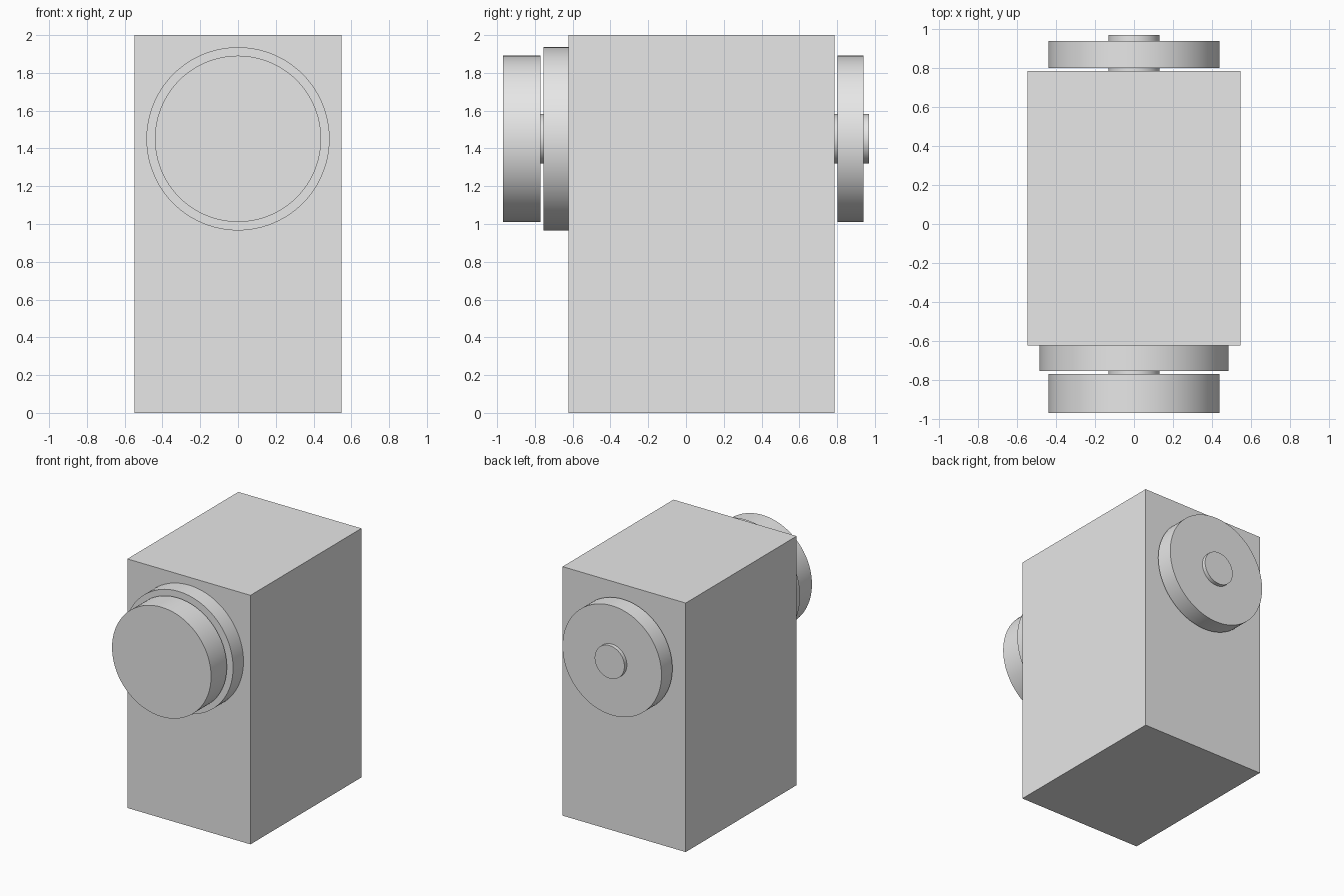
import bpy
import math

cube = bpy.data.objects.get("Cube")
if cube:
    bpy.data.objects.remove(cube, do_unlink=True)

# Single light grey finish
grey = bpy.data.materials.new("light_grey")
grey.use_nodes = True
colour = (0.8, 0.8, 0.8, 1)
grey.diffuse_color = colour
grey.node_tree.nodes["Principled BSDF"].inputs["Base Color"].default_value = colour

AXIS_Z = 1.451


def finish(name):
    obj = bpy.context.object
    obj.name = name
    obj.data.materials.append(grey)
    return obj


def disc(name, radius, y0, y1):
    """Round part on the shared front-to-back axis."""
    bpy.ops.mesh.primitive_cylinder_add(
        vertices=96, radius=radius, depth=y1 - y0,
        location=(0, (y0 + y1) / 2, AXIS_Z), rotation=(math.pi / 2, 0, 0))
    finish(name)
    bpy.ops.object.shade_smooth_by_angle(angle=math.radians(30))


# Rectangular housing
bpy.ops.mesh.primitive_cube_add(size=1, location=(0, 0.081, 1))
finish("housing").scale = (1.094, 1.408, 2)

# Collar, shaft and the wheels at its two ends
disc("front_collar", 0.485, -0.755, -0.62)
disc("shaft", 0.132, -0.78, 0.97)
disc("front_wheel", 0.44, -0.97, -0.77)
disc("rear_wheel", 0.44, 0.801, 0.939)
